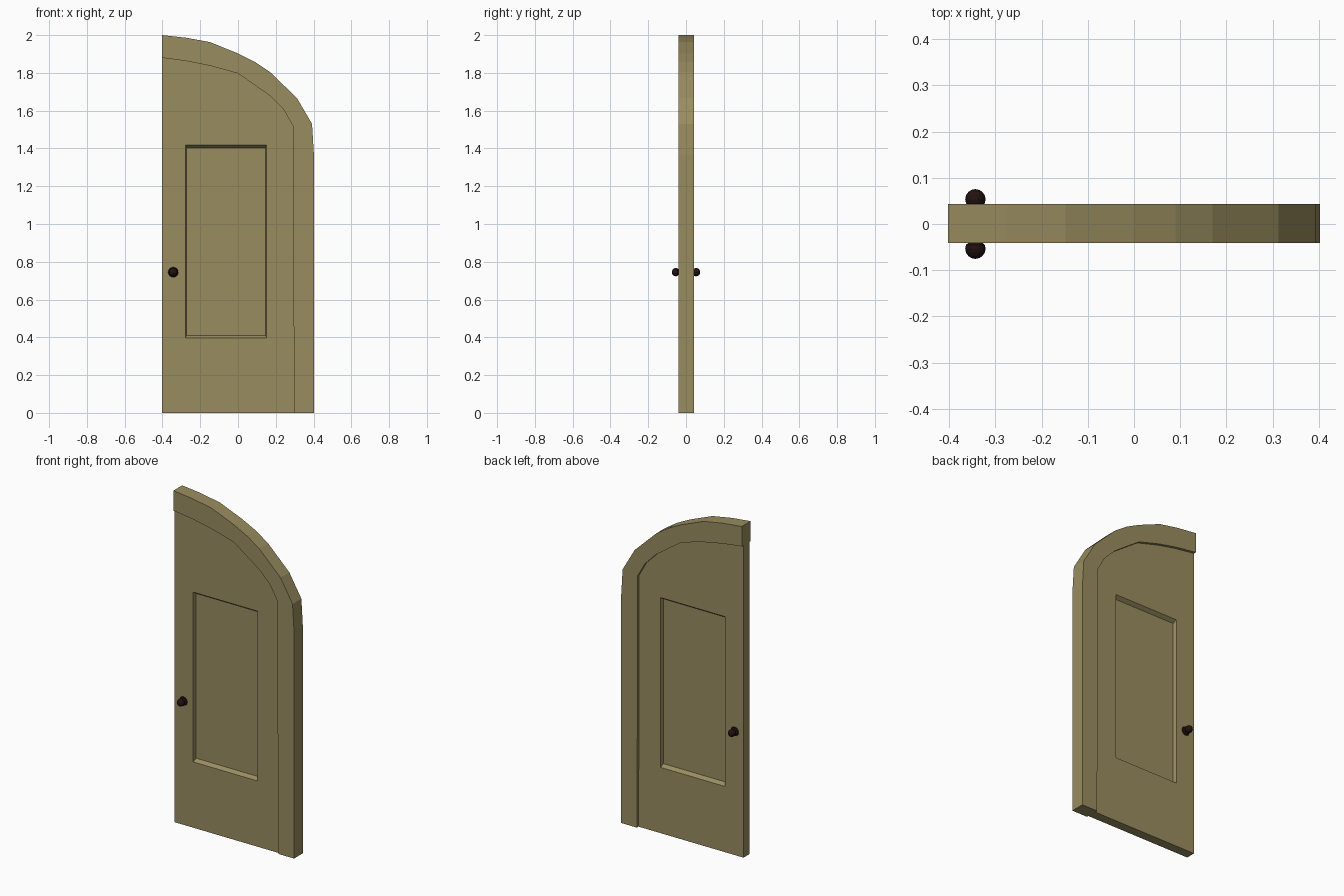
import bpy, bmesh, math
from mathutils import Matrix

if "Cube" in bpy.data.objects:
    bpy.data.objects.remove(bpy.data.objects["Cube"])


def material(name, rgb):
    m = bpy.data.materials.new(name)
    m.diffuse_color = (*rgb, 1)
    m.use_nodes = True
    m.node_tree.nodes["Principled BSDF"].inputs["Base Color"].default_value = m.diffuse_color
    return m


WOOD = material("wood", (0.32, 0.265, 0.115))
DARK = material("dark_metal", (0.016, 0.006, 0.005))


def finish(bm, name, mat):
    bmesh.ops.recalc_face_normals(bm, faces=bm.faces)
    me = bpy.data.meshes.new(name)
    bm.to_mesh(me)
    bm.free()
    me.materials.append(mat)
    ob = bpy.data.objects.new(name, me)
    bpy.context.collection.objects.link(ob)
    return ob


def slab(name, profile, y0, y1, mat):
    """Extrude an x-z outline from y0 to y1."""
    bm = bmesh.new()
    f = bm.faces.new([bm.verts.new((x, y0, z)) for x, z in profile])
    ext = bmesh.ops.extrude_face_region(bm, geom=[f])["geom"]
    bmesh.ops.translate(bm, vec=(0, y1 - y0, 0),
                        verts=[g for g in ext if isinstance(g, bmesh.types.BMVert)])
    return finish(bm, name, mat)


outer = [(-.402, 2), (-.275, 1.986), (-.148, 1.963), (0, 1.903), (.09, 1.858),
         (.17, 1.804), (.312, 1.667), (.392, 1.53), (.402, 1.365), (.402, 0)]
inner = [(-.402, 1.88), (-.275, 1.863), (-.148, 1.838), (0, 1.797), (.17, 1.678),
         (.243, 1.604), (.293, 1.515), (.293, .8), (.298, 0)]

# Half-arch border
slab("arch_border", outer + inner[::-1], -.041, .043, WOOD)

# Door leaf filling the border
door = slab("door_leaf", inner + [(-.402, 0)], -.03, .027, WOOD)

# Bevelled panel recess cut into both faces
for side, face_y in ((-1, -.03), (1, .027)):
    bm = bmesh.new()
    rings = []
    for dy, ix, iz in ((.01, -.0025, -.007), (-.022, .005, .015)):
        x0, x1, z0, z1 = -.278 + ix, .151 - ix, .396 + iz, 1.418 - iz
        y = face_y + side * dy
        rings.append([bm.verts.new((x, y, z)) for x, z in
                      ((x0, z0), (x1, z0), (x1, z1), (x0, z1))])
        bm.faces.new(rings[-1])
    a, b = rings
    for i in range(4):
        j = (i + 1) % 4
        bm.faces.new((a[i], a[j], b[j], b[i]))
    cutter = finish(bm, "recess_cutter", WOOD)
    mod = door.modifiers.new("recess", 'BOOLEAN')
    mod.operation = 'DIFFERENCE'
    mod.solver = 'EXACT'
    mod.object = cutter
    bpy.context.view_layer.objects.active = door
    bpy.ops.object.modifier_apply(modifier=mod.name)
    bpy.data.objects.remove(cutter)

# Turned knobs: base plate, neck and ball, one per face
for name, side, face_y in (("front_knob", -1, -.03), ("back_knob", 1, .027)):
    bm = bmesh.new()
    c = .0535 - abs(face_y)
    prof = [(0, 0), (.027, 0), (.025, .005), (.012, .008)]
    prof += [(.022 * math.sin(t), c - .022 * math.cos(t))
             for t in (math.pi * k / 8 for k in range(3, 9))]
    vs = [bm.verts.new((r, 0, h)) for r, h in prof]
    es = [bm.edges.new(p) for p in zip(vs, vs[1:])]
    bmesh.ops.spin(bm, geom=vs + es, cent=(0, 0, 0), axis=(0, 0, 1),
                   angle=math.tau, steps=16, use_duplicate=False)
    bmesh.ops.remove_doubles(bm, verts=bm.verts, dist=1e-5)
    bmesh.ops.transform(bm, verts=bm.verts,
                        matrix=Matrix.Translation((-.343, face_y, .745))
                        @ Matrix.Rotation(-side * math.pi / 2, 4, 'X'))
    finish(bm, name, DARK)
